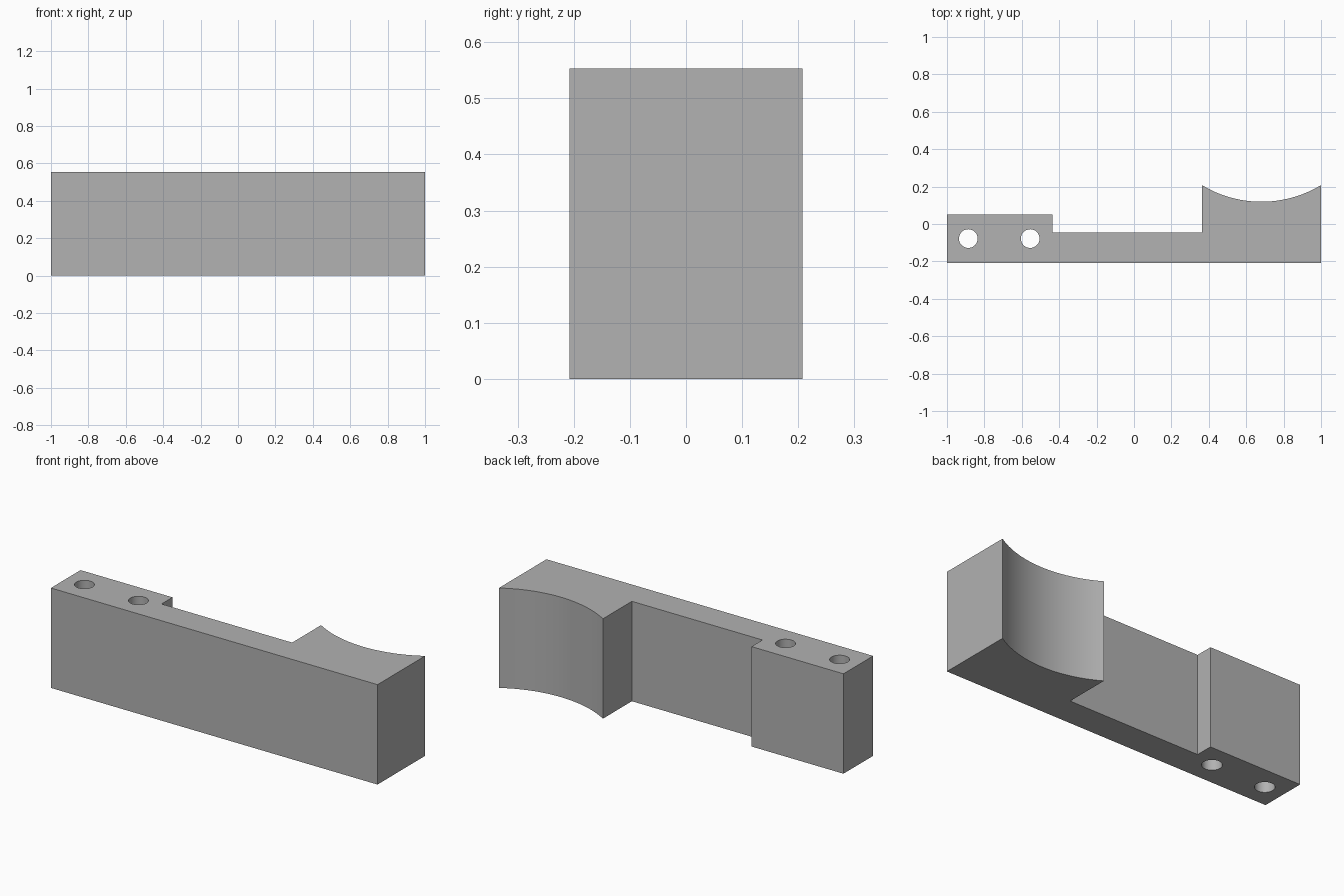
import bpy, bmesh, math

cube = bpy.data.objects.get("Cube")
if cube:
    bpy.data.objects.remove(cube, do_unlink=True)

HEIGHT = 0.553
FRONT, BACK = -0.208, 0.208

# Single grey material
grey = bpy.data.materials.new("plain grey")
grey.use_nodes = True
colour = (0.445, 0.445, 0.445, 1)
grey.diffuse_color = colour
grey.node_tree.nodes["Principled BSDF"].inputs["Base Color"].default_value = colour


def prism(name, outline, z0, z1):
    """Extrude a plan outline between two heights."""
    bm = bmesh.new()
    base = bm.faces.new([bm.verts.new((x, y, z0)) for x, y in outline])
    top = bmesh.ops.extrude_face_region(bm, geom=[base])["geom"]
    verts = [v for v in top if isinstance(v, bmesh.types.BMVert)]
    bmesh.ops.translate(bm, verts=verts, vec=(0, 0, z1 - z0))
    bmesh.ops.recalc_face_normals(bm, faces=bm.faces)
    mesh = bpy.data.meshes.new(name)
    bm.to_mesh(mesh)
    bm.free()
    mesh.materials.append(grey)
    obj = bpy.data.objects.new(name, mesh)
    bpy.context.collection.objects.link(obj)
    return obj


def arc(cx, cy, radius, start, end, steps):
    return [(cx + radius * math.cos(start + (end - start) * i / steps),
             cy + radius * math.sin(start + (end - start) * i / steps))
            for i in range(steps + 1)]


# Concave saddle across the back of the wide end
left, right, dip = 0.363, 1.0, 0.119
half, sag = (right - left) / 2, BACK - dip
radius = (half ** 2 + sag ** 2) / (2 * sag)
spread = math.asin(half / radius)
saddle = arc((left + right) / 2, dip + radius, radius,
             -math.pi / 2 + spread, -math.pi / 2 - spread, 24)

# Plan outline: front face, wide end, thin bridge, mounting tab
outline = [(-1, FRONT), (1, FRONT), (1, 0.07)] + saddle
outline += [(left, 0.07), (left, -0.045), (-0.437, -0.045), (-0.437, 0.051), (-1, 0.051)]
body = prism("bracket_body", outline, 0, HEIGHT)

# Vertical screw holes through the mounting tab
for i, x in enumerate((-0.886, -0.555)):
    ring = arc(x, -0.078, 0.05, 0, 2 * math.pi, 32)[:-1]
    cutter = prism(f"screw_hole_cutter_{i + 1}", ring, -0.1, HEIGHT + 0.1)
    cutter.hide_render = True
    cutter.hide_set(True)
    cut = body.modifiers.new(f"screw_hole_{i + 1}", 'BOOLEAN')
    cut.operation = 'DIFFERENCE'
    cut.solver = 'EXACT'
    cut.object = cutter

# Bake the holes into the body and drop the cutters
bpy.context.view_layer.update()
drilled = bpy.data.meshes.new_from_object(
    body.evaluated_get(bpy.context.evaluated_depsgraph_get()))
cutters = [m.object for m in body.modifiers]
body.modifiers.clear()
body.data = drilled
for cutter in cutters:
    bpy.data.objects.remove(cutter, do_unlink=True)

# Smooth the curved walls while keeping the corners crisp
bpy.ops.object.select_all(action='DESELECT')
body.select_set(True)
bpy.context.view_layer.objects.active = body
bpy.ops.object.shade_smooth_by_angle(angle=math.radians(30))
